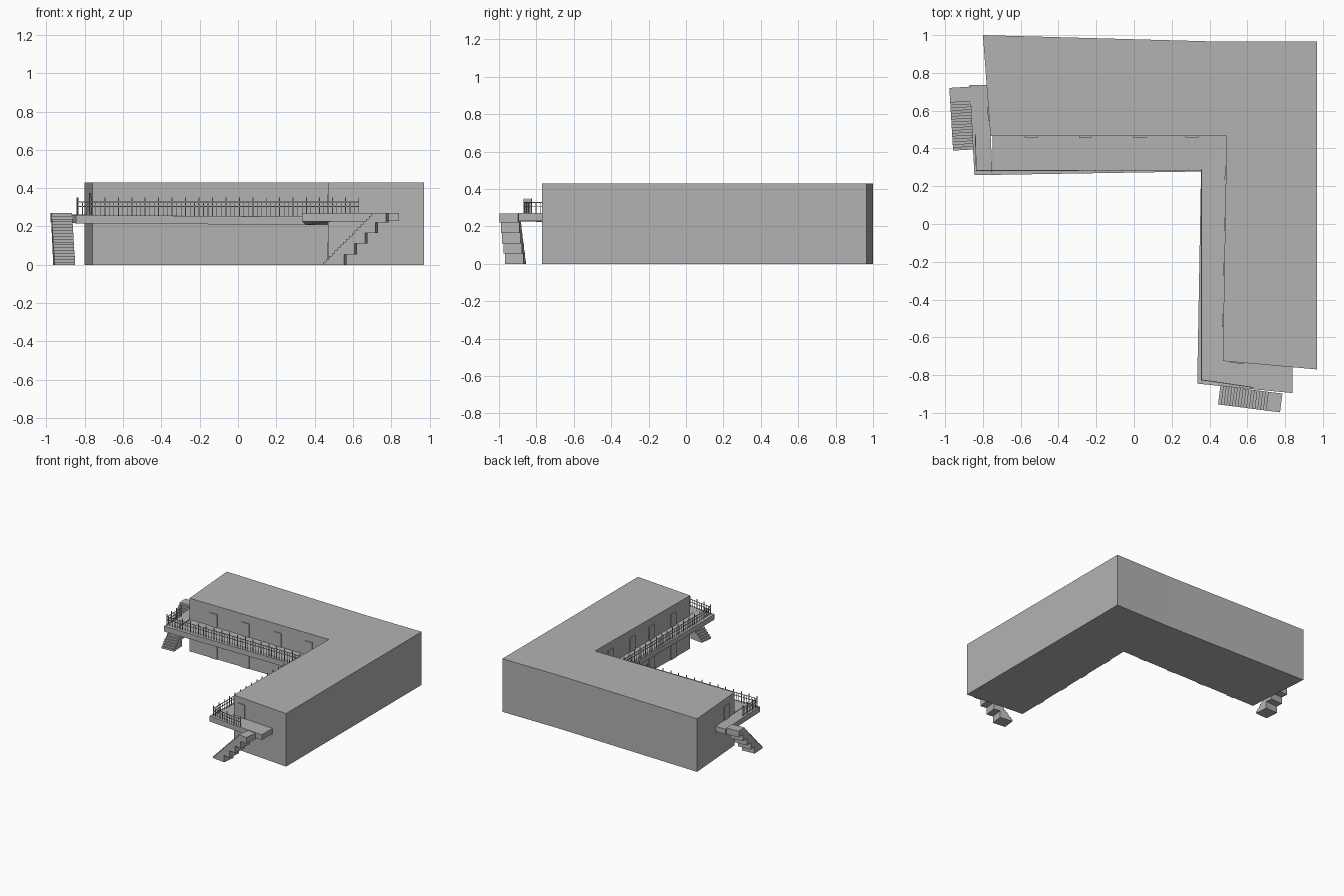
import bpy, bmesh, math
from mathutils import Vector, Matrix

if "Cube" in bpy.data.objects:
    bpy.data.objects.remove(bpy.data.objects["Cube"])

grey = bpy.data.materials.new("plain grey")
grey.use_nodes = True
GREY = (0.45, 0.45, 0.45, 1)
grey.diffuse_color = GREY
grey.node_tree.nodes["Principled BSDF"].inputs["Base Color"].default_value = GREY


def finish(name, bm):
    bmesh.ops.recalc_face_normals(bm, faces=bm.faces)
    mesh = bpy.data.meshes.new(name)
    bm.to_mesh(mesh)
    bm.free()
    mesh.materials.append(grey)
    obj = bpy.data.objects.new(name, mesh)
    bpy.context.collection.objects.link(obj)
    return obj


def sweep(name, points, offset):
    """Closed solid from a loop of 3D points moved along an offset."""
    bm = bmesh.new()
    low = [bm.verts.new(p) for p in points]
    high = [bm.verts.new(Vector(p) + Vector(offset)) for p in points]
    bm.faces.new(low)
    bm.faces.new(high)
    for i in range(len(low)):
        j = (i + 1) % len(low)
        bm.faces.new((low[i], low[j], high[j], high[i]))
    return finish(name, bm)


def add_beam(bm, a, b, width):
    """Square bar between two points."""
    a, b = Vector(a), Vector(b)
    d = b - a
    rot = d.to_track_quat('Z', 'Y').to_matrix().to_4x4()
    size = Matrix.Diagonal((width, width, d.length, 1))
    bmesh.ops.create_cube(bm, size=1, matrix=Matrix.Translation((a + b) / 2) @ rot @ size)


# L-shaped building
HEIGHT = 0.43
outline = [(-0.80, 1.0), (-0.76, 0.465), (0.49, 0.465), (0.47, -0.725),
           (0.97, -0.77), (0.97, 0.965), (0.47, 0.965)]
sweep("building", [(x, y, 0) for x, y in outline], (0, 0, HEIGHT))

# Raised walkway, dipping slightly at the inner corner
SLAB = 0.043
sweep("walkway_west", [(-0.845, 0.26, 0.216), (-0.75, 0.26, 0.216),
                       (-0.77, 0.735, 0.22), (-0.87, 0.735, 0.22)], (0, 0, SLAB))
sweep("walkway_north", [(-0.75, 0.26, 0.216), (0.355, 0.278, 0.208),
                        (0.5, 0.48, 0.208), (-0.75, 0.48, 0.216)], (0, 0, SLAB))
sweep("walkway_east", [(0.355, 0.278, 0.208), (0.335, -0.845, 0.226),
                       (0.48, -0.86, 0.226), (0.5, 0.48, 0.208)], (0, 0, SLAB))
sweep("walkway_south", [(0.48, -0.86, 0.226), (0.84, -0.895, 0.228),
                        (0.84, -0.75, 0.228), (0.48, -0.70, 0.226)], (0, 0, SLAB))


# Stairs: fine treads above, coarse blocks below, landing at the top
def stair(name, start, end, width, steps=18):
    start, end = Vector(start).to_3d(), Vector(end).to_3d()
    along = (end - start).normalized()
    length = (end - start).length
    across = Vector((-along.y, along.x, 0))
    run, rise = 0.27 / steps, 0.27 / steps
    profile = []
    for i in range(steps):
        profile += [(i * run, i * rise), (i * run, (i + 1) * rise)]
    profile.append((length, 0.27))
    for i in range(4, 0, -1):
        u = 0.055 * (i + 1)
        profile += [(length if i == 4 else u + 0.055, 0.055 * i), (u, 0.055 * i)]
    profile.append((0.11, 0))
    points = [start + along * u + Vector((0, 0, z)) for u, z in profile]
    sweep(name, points, across * width)


stair("front_stair", (0.445, -0.955), (0.773, -0.997), 0.1)
stair("west_stair", (-0.85, 0.395), (-0.87, 0.727), 0.108)


# Railing: two rails, thin balusters and taller posts
def railing(name, path, spacing=0.023):
    bm = bmesh.new()
    for (ax, ay, az), (bx, by, bz) in zip(path, path[1:]):
        a, b = Vector((ax, ay, az)), Vector((bx, by, bz))
        for z in (0.305, 0.328):
            add_beam(bm, (ax, ay, z), (bx, by, z), 0.004)
        count = max(3, round((b - a).length / spacing / 3) * 3)
        for i in range(count + 1):
            p = a.lerp(b, i / count)
            post = i % 3 == 0
            add_beam(bm, p, (p.x, p.y, 0.35 if post else 0.328), 0.005 if post else 0.003)
    finish(name, bm)


railing("railing", [(-0.84, 0.47, 0.255), (-0.835, 0.283, 0.255), (0.358, 0.285, 0.248),
                    (0.357, -0.825, 0.265), (0.63, -0.865, 0.265)])


# Doors: thin plates on the walls, placed by a centre and a wall direction
def door(name, a, b, t, z, height):
    a, b = Vector(a).to_3d(), Vector(b).to_3d()
    along = (b - a).normalized()
    outward = Vector((along.y, -along.x, 0)) * 0.006
    c = a.lerp(b, t)
    half = along * 0.034
    up = Vector((0, 0, height))
    base = Vector((0, 0, z))
    sweep(name, [c - half + base, c + half + base, c + half + base + up,
                 c - half + base + up], outward)


north, corner, south = outline[1], outline[2], outline[3]
for n, x in enumerate((-0.545, -0.258, 0.032, 0.307), 1):
    t = (x - north[0]) / (corner[0] - north[0])
    door(f"north_lower_door_{n}", north, corner, t, 0, 0.12)
    door(f"north_upper_door_{n}", north, corner, t, 0.245, 0.12)
for n, y in enumerate((0.27, 0.0, -0.24, -0.51), 1):
    t = (y - corner[1]) / (south[1] - corner[1])
    door(f"east_lower_door_{n}", corner, south, t, 0, 0.12)
    door(f"east_upper_door_{n}", corner, south, t, 0.25, 0.12)
door("south_door", south, outline[4], 0.15, 0.26, 0.12)
door("west_door", outline[0], north, 0.78, 0.255, 0.12)
